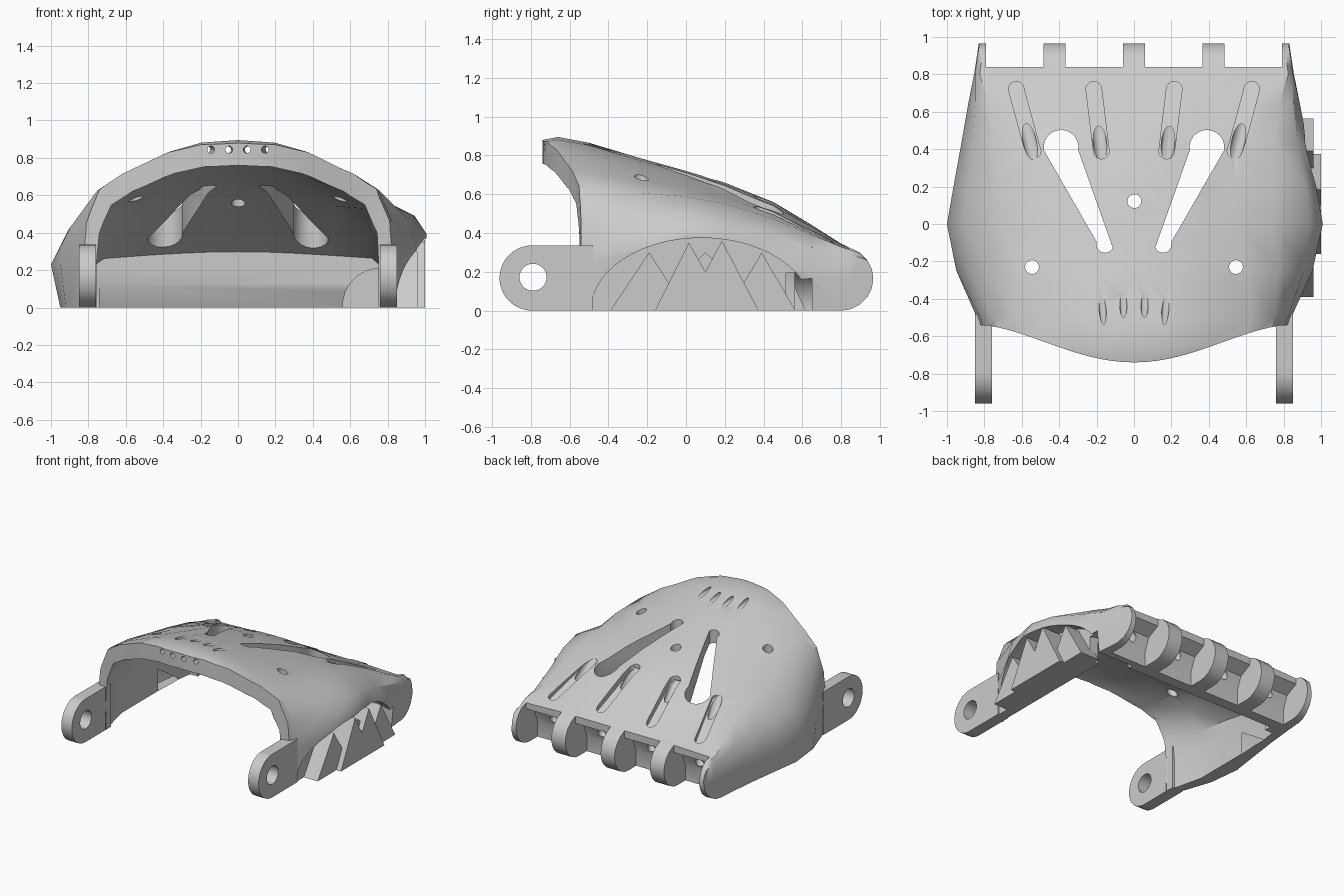
import bpy, bmesh, math
from mathutils import Vector

if "Cube" in bpy.data.objects:
    bpy.data.objects.remove(bpy.data.objects["Cube"], do_unlink=True)

grey = bpy.data.materials.new("light_grey_plastic")
grey.use_nodes = True
grey.diffuse_color = (0.6, 0.6, 0.6, 1)
grey.node_tree.nodes["Principled BSDF"].inputs["Base Color"].default_value = grey.diffuse_color


def finish(name, bm):
    bmesh.ops.recalc_face_normals(bm, faces=bm.faces)
    mesh = bpy.data.meshes.new(name)
    bm.to_mesh(mesh)
    bm.free()
    mesh.materials.append(grey)
    obj = bpy.data.objects.new(name, mesh)
    bpy.context.collection.objects.link(obj)
    return obj


def loft(name, rings):
    """Closed solid through rings with equal point counts."""
    bm = bmesh.new()
    loops = [[bm.verts.new(p) for p in ring] for ring in rings]
    n = len(loops[0])
    for a, b in zip(loops, loops[1:]):
        for i in range(n):
            j = (i + 1) % n
            bm.faces.new((a[i], a[j], b[j], b[i]))
    bm.faces.new(loops[0])
    bm.faces.new(loops[-1])
    return finish(name, bm)


def prism(name, pts, axis, lo, hi):
    """Extrude a flat outline along the x or z axis."""
    place = (lambda p, h: (h, *p)) if axis == "x" else (lambda p, h: (*p, h))
    return loft(name, [[place(p, h) for p in pts] for h in (lo, hi)])


def rod(name, start, end, radius):
    a, b = Vector(start), Vector(end)
    turn = Vector((0, 0, 1)).rotation_difference(b - a).to_matrix()
    ring = [turn @ Vector((radius * math.cos(t), radius * math.sin(t), 0))
            for t in [(i + .5) * math.tau / 24 for i in range(24)]]
    return loft(name, [[p + c for p in ring] for c in (a, b)])


def arc(cx, cy, r, start, stop, n=12):
    angles = [math.radians(start + (stop - start) * i / n) for i in range(n + 1)]
    return [(cx + r * math.cos(t), cy + r * math.sin(t)) for t in angles]


def cut(target, cutter):
    cutter.hide_render = True
    mod = target.modifiers.new("cut", "BOOLEAN")
    mod.operation, mod.solver, mod.object = "DIFFERENCE", "EXACT", cutter
    bpy.context.view_layer.objects.active = target
    bpy.ops.object.modifier_apply(modifier=mod.name)
    bpy.data.objects.remove(cutter, do_unlink=True)


def smooth(obj, degrees):
    bpy.ops.object.select_all(action="DESELECT")
    obj.select_set(True)
    bpy.context.view_layer.objects.active = obj
    bpy.ops.object.shade_smooth_by_angle(angle=math.radians(degrees))


# Half cross-sections, from the lower edge to the crown, as fractions
SHAPES = [
    [(1, 0), (1, .28), (.985, .52), (.91, .72), (.77, .81), (.47, .93), (.25, .985), (0, 1)],
    [(.95, 0), (1, .32), (.91, .57), (.75, .77), (.56, .87), (.36, .95), (.18, .985), (0, 1)],
    [(1, 0), (1, .43), (.995, .83), (.965, .95), (.6, .985), (.36, .99), (.18, 1), (0, 1)],
]
# y, half width, crown height, shape blend
ROWS = [(-1.1, .78, .81, 0), (-.66, .785, .895, 0), (-.5, .84, .865, .1), (-.25, .95, .79, .6),
        (0, 1, .72, 1), (.2, .965, .66, 1.1), (.45, .92, .56, 1.3), (.65, .885, .44, 1.6),
        (.8, .855, .345, 2)]


def section(y, w, top, blend):
    k = min(int(blend), 1)
    f = blend - k
    half = [((a[0] + (b[0] - a[0]) * f) * w, (a[1] + (b[1] - a[1]) * f) * top)
            for a, b in zip(SHAPES[k], SHAPES[k + 1])]
    left = list(half)
    # The thumb side flares out higher up
    bulge = math.exp(-((y - .08) / .36) ** 2)
    for i, dx, dz in ((1, .01, .17), (2, .035, .085), (3, 0, .035)):
        left[i] = (left[i][0] + dx * bulge, left[i][1] + dz * bulge)
    return left + [(-x, z) for x, z in reversed(half[:-1])]


# Outer shell with a rounded knuckle end
rings = [[(x, row[0], z) for x, z in section(*row)] for row in ROWS]
R = .165
for angle in (15, 35, 55, 72, 85):
    t = math.radians(angle)
    h = R * math.cos(t)
    ring = section(.8, .855 - .025 * math.sin(t), 2 * R, 2)
    rings.append([(x, .8 + R * math.sin(t), max(R - h, min(R + h, z))) for x, z in ring])
shell = loft("palm_shell", rings)


# Hollow underside, with a roof that thickens towards the knuckles
def hollow(row):
    f = .865 - .48 * max(0, min(row[0], .42) - .03)
    return [(max(-.83, min(x * .92, .765)), z * f if z > 0 else -.1) for x, z in section(*row)]


inner = [[(x, row[0], z) for x, z in hollow(row)] for row in ROWS[:7]]
inner.append([(x, .56, z) for x, z in hollow(ROWS[7])])
cut(shell, loft("hollow", inner))
# Chamfer under the knuckle bar
cut(shell, prism("bar_chamfer", [(.5, -.1), (.5, .12), (.56, .12), (.66, -.1)], "x", -.74, .74))

# Curved front rim
rim = []
for i in range(-20, 21):
    x = i * .06
    c = max(0, math.cos(math.pi * min(abs(x), .82) / 1.64))
    rim.append((x, -.54 - .2 * c ** 1.6))
cut(shell, prism("rim_cut", rim + [(1.2, -1.5), (-1.2, -1.5)], "z", -.3, 1.3))

# Arched recess on the thumb side, with a pocket at its back end
arch = [(.08 + .57 * y, .375 * z) for y, z in arc(0, 0, 1, 0, 180, 28)]
cut(shell, prism("thumb_recess", [(.65, -.1)] + arch + [(-.49, -.1)], "x", .84, 1.3))
cut(shell, rod("thumb_pocket", (.76, .515, .01), (.76, .65, .01), .2))

# Finger gaps between the knuckles
gap = [(.84, .6), (.84, .27), (.74, .22), (.7, .12), (.7, -.1), (1.2, -.1), (1.2, .6)]
for lo, hi in ((.06, .365), (.485, .79)):
    cut(shell, prism("finger_gap", gap, "x", lo, hi))
    cut(shell, prism("finger_gap", gap, "x", -hi, -lo))

for s in (-1, 1):
    # Long teardrop openings
    drop = arc(.39, .41, .093, -10, 190) + arc(.155, -.108, .046, 205, 375)
    cut(shell, prism("vent", [(s * x, y) for x, y in drop], "z", .2, 1.2))
    # Round-ended tendon grooves with a bore down to the finger gap
    for x0, x1, dz in ((.215, .175, 0), (.63, .54, -.02)):
        slot = arc(x0, .72, .042, 0, 180) + arc(x1, .39, .042, 180, 360)
        floor = [(s * x, y, .33 + dz + .55 * (.76 - y)) for x, y in slot]
        cut(shell, loft("groove", [floor, [(x, y, z + .3) for x, y, z in floor]]))
        cut(shell, rod("bore", (s * x1, .37, .58 + dz), (s * x0, .73, .17), .036))
    # Strap holes and cord channels at the rim
    cut(shell, rod("strap_hole", (s * .545, -.23, .3), (s * .545, -.23, 1.2), .037))
    for x in (.045, .135):
        cut(shell, rod("cord_channel", (s * x, -.85, .845), (s * x * 1.4, -.2, .84), .019))
cut(shell, rod("centre_hole", (.002, .122, .2), (.002, .122, 1.2), .037))
smooth(shell, 36)

# Wrist hinge lugs
for s, side in ((1, "left"), (-1, "right")):
    outline = arc(-.793, .168, .168, 90, 270, 24) + [(-.48, 0), (-.48, .336)]
    lug = prism(side + "_wrist_lug", outline, "x", *sorted((s * .76, s * .85)))
    cut(lug, rod("pin_hole", (s * .6, -.788, .172), (s, -.788, .172), .07))
    smooth(lug, 30)

# Toothed thumb mount, in two steps
inner_teeth = [(-.39, 0), (-.19, .3), (-.08, .13), (.1, .3), (.29, .13), (.39, .3), (.565, 0)]
outer_teeth = [(-.16, 0), (.015, .35), (.1, .2), (.185, .36), (.375, 0)]
prism("thumb_mount_inner", inner_teeth, "x", .8, .96)
prism("thumb_mount_outer", outer_teeth, "x", .8, 1)
